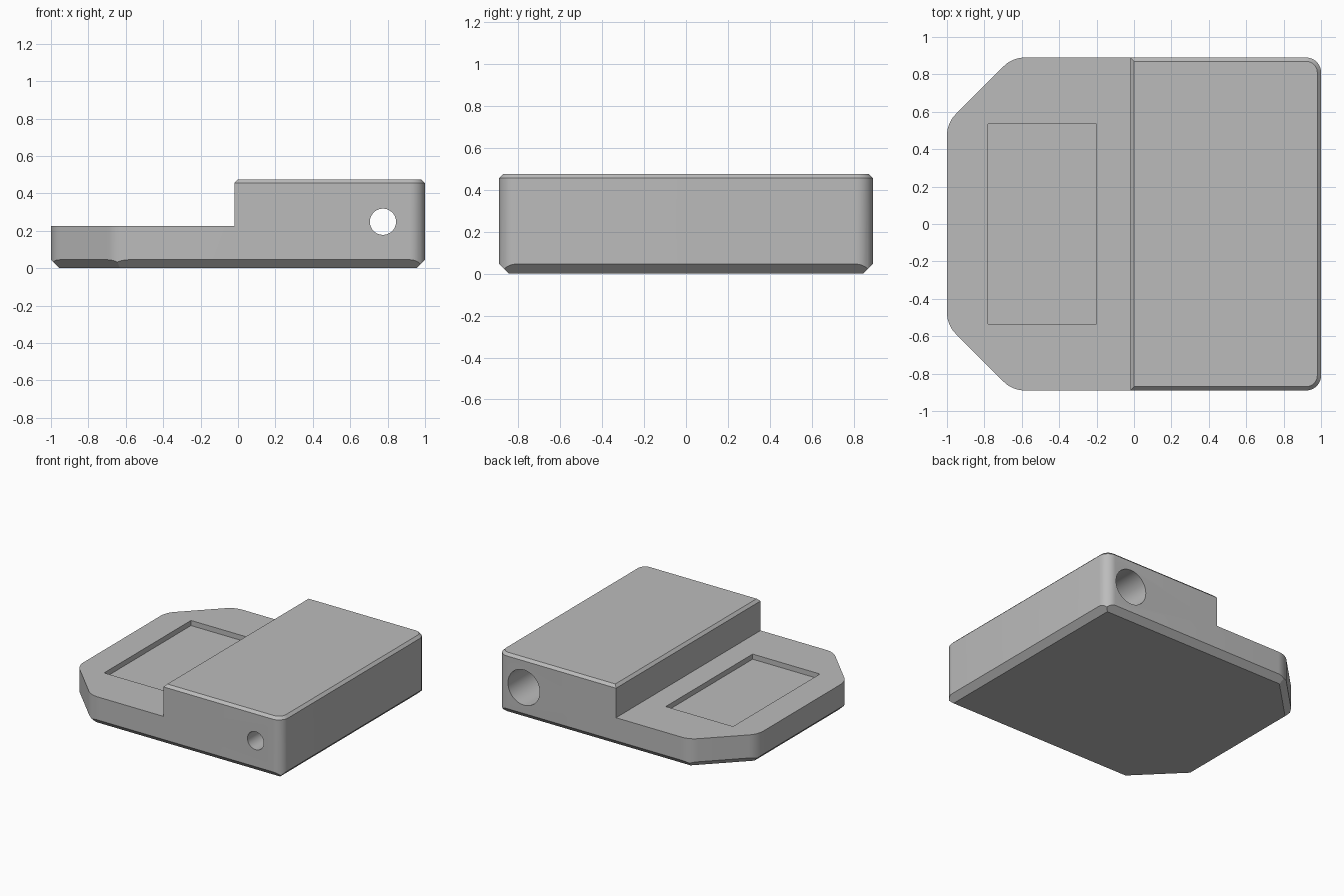
import bpy
import math
from mathutils import Vector, Matrix

cube = bpy.data.objects.get("Cube")
if cube:
    bpy.data.objects.remove(cube, do_unlink=True)

grey = bpy.data.materials.new("plain grey")
grey.use_nodes = True
grey.diffuse_color = (0.5, 0.5, 0.5, 1)
grey.node_tree.nodes["Principled BSDF"].inputs["Base Color"].default_value = (0.5, 0.5, 0.5, 1)


def inset(points, d):
    """Move every side of a counter-clockwise outline inwards by d."""
    result = []
    for i, p in enumerate(points):
        a = (p - points[i - 1]).normalized()
        b = (points[(i + 1) % len(points)] - p).normalized()
        na, nb = Vector((-a.y, a.x)), Vector((-b.y, b.x))
        result.append(p + (na + nb) * d / (1 + na.dot(nb)))
    return result


def rounded(points, radii, steps=10):
    """Fillet each convex corner with its own radius."""
    result = []
    for i, p in enumerate(points):
        a = (p - points[i - 1]).normalized()
        b = (points[(i + 1) % len(points)] - p).normalized()
        turn = a.angle(b)
        r = radii[i]
        start = p - a * r * math.tan(turn / 2)
        centre = start + Vector((-a.y, a.x)) * r
        for k in range(steps + 1):
            arm = Matrix.Rotation(turn * k / steps, 2) @ (start - centre)
            result.append(centre + arm)
    return result


def loft(name, rings):
    """Solid from stacked rings of 3D points, capped at both ends."""
    n = len(rings[0])
    verts = [p for ring in rings for p in ring]
    faces = [list(range(n))[::-1], list(range(len(verts) - n, len(verts)))]
    for r in range(len(rings) - 1):
        for i in range(n):
            j = (i + 1) % n
            faces.append([r * n + i, r * n + j, (r + 1) * n + j, (r + 1) * n + i])
    mesh = bpy.data.meshes.new(name)
    mesh.from_pydata(verts, [], faces)
    mesh.materials.append(grey)
    obj = bpy.data.objects.new(name, mesh)
    bpy.context.collection.objects.link(obj)
    return obj


def level(points, z):
    return [Vector((p.x, p.y, z)) for p in points]


def carve(target, tool, operation="DIFFERENCE"):
    mod = target.modifiers.new(tool.name, "BOOLEAN")
    mod.operation = operation
    mod.solver = "EXACT"
    mod.object = tool
    bpy.context.view_layer.objects.active = target
    bpy.ops.object.modifier_apply(modifier=mod.name)
    bpy.data.objects.remove(tool, do_unlink=True)


def box(name, low, high):
    corners = [Vector(c) for c in ((low[0], low[1]), (high[0], low[1]),
                                   (high[0], high[1]), (low[0], high[1]))]
    return loft(name, [level(corners, low[2]), level(corners, high[2])])


def bore(name, radius, y0, y1):
    bpy.ops.mesh.primitive_cylinder_add(
        vertices=48, radius=radius, depth=y1 - y0,
        location=(0.775, (y0 + y1) / 2, 0.248), rotation=(math.pi / 2, 0, 0))
    tool = bpy.context.object
    tool.name = name
    tool.data.materials.append(grey)
    return tool


# Main body: rounded outline with a chamfered top rim
half = [Vector(p) for p in ((1, 0.89), (-0.65, 0.89), (-1, 0.54))]
corners = half + [Vector((p.x, -p.y)) for p in reversed(half)]
fillets = [0.08, 0.16, 0.16]
outline = rounded(corners, fillets + fillets[::-1])
body = loft("stepped_body", [level(outline, 0), level(outline, 0.455),
                             level(inset(outline, 0.02), 0.475)])

# Bottom chamfer, mitred at the corners
chamfer = 0.045
flare = [level(inset(corners, chamfer - z), z) for z in (-0.04, 0.12)]
flare.append(level(inset(corners, chamfer - 0.12), 0.6))
carve(body, loft("chamfer_tool", flare), "INTERSECT")

# Low shelf, with the chamfered edge of the raised block
step = [(-1.3, 0.225), (-0.02, 0.225), (-0.02, 0.455), (0.02, 0.495), (-1.3, 0.495)]
carve(body, loft("shelf_tool", [[Vector((x, y, z)) for x, z in step] for y in (1.2, -1.2)]))

# Shallow rectangular recess in the shelf
carve(body, box("recess_tool", (-0.78, -0.535, 0.185), (-0.2, 0.535, 0.3)))

# Through hole, wide from the back
carve(body, bore("narrow_bore_tool", 0.07, -1.1, 0.2))
carve(body, bore("wide_bore_tool", 0.137, 0, 1.1))

# Smooth fillets and bores, crisp edges elsewhere
bpy.ops.object.select_all(action="DESELECT")
body.select_set(True)
bpy.context.view_layer.objects.active = body
bpy.ops.object.shade_smooth_by_angle(angle=math.radians(30))
